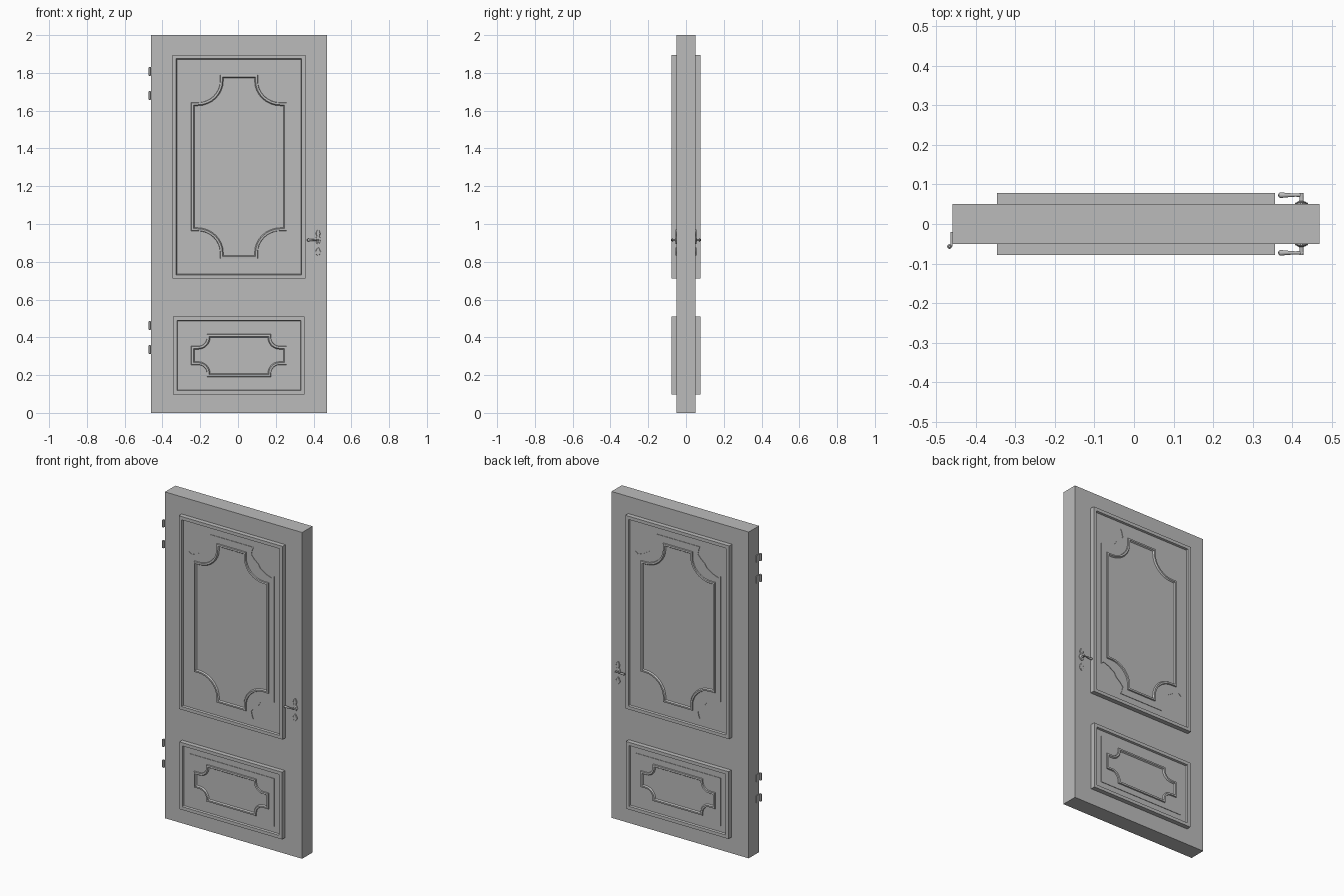
import bpy, bmesh, math
from mathutils import Vector

cube = bpy.data.objects.get("Cube")
if cube:
    bpy.data.objects.remove(cube, do_unlink=True)

grey = bpy.data.materials.new("door_grey")
grey.use_nodes = True
grey.diffuse_color = (0.5, 0.5, 0.5, 1)
grey.node_tree.nodes["Principled BSDF"].inputs["Base Color"].default_value = (0.5, 0.5, 0.5, 1)

CX = 0.005       # middle of the door leaf
FACE = 0.05      # half thickness of the leaf


def loft(name, loops, cap_start=True, cap_end=True, both_sides=False, smooth=False):
    """Skin a list of equal-length point loops into one object."""
    bm = bmesh.new()
    rings = [[bm.verts.new(p) for p in loop] for loop in loops]
    n = len(rings[0])
    for a, b in zip(rings, rings[1:]):
        for i in range(n):
            j = (i + 1) % n
            bm.faces.new((a[i], a[j], b[j], b[i]))
    if cap_start:
        bm.faces.new(rings[0][::-1])
    if cap_end:
        bm.faces.new(rings[-1])
    bmesh.ops.recalc_face_normals(bm, faces=bm.faces)
    mesh = bpy.data.meshes.new(name)
    bm.to_mesh(mesh)
    bm.free()
    mesh.materials.append(grey)
    if smooth:
        mesh.shade_smooth()
        mesh.set_sharp_from_angle(angle=math.radians(40))
    obj = bpy.data.objects.new(name, mesh)
    bpy.context.collection.objects.link(obj)
    if both_sides:
        mirror = obj.modifiers.new("other_side", "MIRROR")
        mirror.use_axis = (False, True, False)
    return obj


def lathe(name, start, axis, profile, both_sides=False, sides=12):
    """Turn (distance, radius) pairs around an axis."""
    axis = Vector(axis)
    u = axis.orthogonal().normalized()
    v = axis.cross(u)
    turns = [2 * math.pi * i / sides for i in range(sides)]
    loops = [[Vector(start) + axis * d + (u * math.cos(t) + v * math.sin(t)) * r
              for t in turns] for d, r in profile]
    return loft(name, loops, both_sides=both_sides, smooth=True)


def four_way(quarter):
    """Repeat a side-to-top corner path around all four corners."""
    out = []
    for sx, sz, step in ((1, 1, 1), (-1, 1, -1), (-1, -1, 1), (1, -1, -1)):
        out += [(x * sx, z * sz) for x, z in quarter[::step]]
    return out


def at(outline, depth, cz, cx=CX):
    """Place a flat outline on the front at a given depth."""
    return [(cx + x, -depth, cz + z) for x, z in outline]


def notched(hx, hz, cx, cz, rx, rz, inset):
    """Rectangle with stepped, scooped corners."""
    rx, rz = rx + inset, rz + inset
    arc = [math.pi / 2 * i / 8 for i in range(9)]
    scoop = [(cx - rx * math.sin(t), cz - rz * math.cos(t)) for t in arc]
    return four_way([(hx - inset, cz - rz)] + scoop + [(cx - rx, hz - inset)])


def box_outline(hx, hz):
    return four_way([(hx, hz)])[:]


def rect(hx, hz):
    return [(hx, -hz), (hx, hz), (-hx, hz), (-hx, -hz)]


# Door leaf
loft("door_leaf", [[(CX + x, y, 1 + z) for x, z in rect(0.465, 1)] for y in (-FACE, FACE)])

# Wavy carved corner for the upper field, relative to panel centre
wavy_corner = [(0.288, 0.385), (0.272, 0.372), (0.235, 0.385), (0.195, 0.41),
               (0.18, 0.435), (0.155, 0.455), (0.133, 0.48), (0.14, 0.51), (0.148, 0.528)]

# Panels: frame with sunk field, raised field plate, scooped moulding
panels = {
    "upper": dict(cz=1.303, hx=0.352, hz=0.592, field=four_way(wavy_corner),
                  scoop=(0.253, 0.487, 0.22, 0.455, 0.12, 0.115)),
    "lower": dict(cz=0.304, hx=0.348, hz=0.206, field=rect(0.288, 0.147),
                  scoop=(0.253, 0.113, 0.215, 0.095, 0.045, 0.045)),
}
for label, p in panels.items():
    cz = p["cz"]
    frame = [(0, FACE), (0, 0.078), (0.02, 0.078), (0.023, 0.066)]
    loft(label + "_panel_frame",
         [at(rect(p["hx"] - d, p["hz"] - d), y, cz) for d, y in frame],
         cap_start=False, both_sides=True)
    loft(label + "_field_plate", [at(p["field"], y, cz) for y in (0.066, 0.069)],
         cap_start=False, both_sides=True)
    moulding = [(0, 0.068), (0.002, 0.076), (0.012, 0.077), (0.018, 0.068)]
    loft(label + "_moulding",
         [at(notched(*p["scoop"], d), y, cz) for d, y in moulding],
         cap_start=False, cap_end=False, both_sides=True)

# Handle plates: a leaf-shaped rose above a keyhole escutcheon
HX, HZ = 0.424, 0.915
rose = [(0.005, -0.02), (0.013, -0.012), (0.017, 0), (0.012, 0.012), (0.007, 0.02),
        (0.013, 0.034), (0.009, 0.046), (0.003, 0.055)]
keyhole = [(0.003, -0.083), (0.01, -0.075), (0.015, -0.06), (0.009, -0.05), (0.004, -0.04)]
for name, half in (("handle_rose", rose), ("keyhole_plate", keyhole)):
    outline = half + [(-x, z) for x, z in half[::-1]]
    small = [(x * 0.75, z) for x, z in outline]
    loft(name, [at(outline, FACE, HZ, HX), at(outline, FACE + 0.003, HZ, HX),
                at(small, FACE + 0.005, HZ, HX)], both_sides=True)

# Handle spindle and lever
lathe("handle_spindle", (HX, -FACE, HZ), (0, -1, 0),
      [(0, 0.013), (0.006, 0.012), (0.008, 0.006), (0.018, 0.005), (0.028, 0.005)], True)
lathe("handle_lever", (HX + 0.005, -0.073, HZ), (-1, 0, 0),
      [(0, 0.003), (0.003, 0.005), (0.02, 0.004), (0.027, 0.0045), (0.045, 0.006),
       (0.057, 0.0075), (0.062, 0.006), (0.064, 0.002)], True)

# Hinges: knuckle, finial ends and leaf on the door edge
for i, z in enumerate((0.335, 0.463, 1.68, 1.808)):
    lathe(f"hinge_knuckle_{i + 1}", (-0.467, -0.057, z - 0.024), (0, 0, 1),
          [(0, 0.003), (0.003, 0.006), (0.045, 0.006), (0.048, 0.003)])
    leaf = [(-0.464, -0.057), (-0.459, -0.057), (-0.459, -0.02), (-0.464, -0.02)]
    loft(f"hinge_leaf_{i + 1}", [[(x, y, z + dz) for x, y in leaf] for dz in (-0.022, 0.022)])
